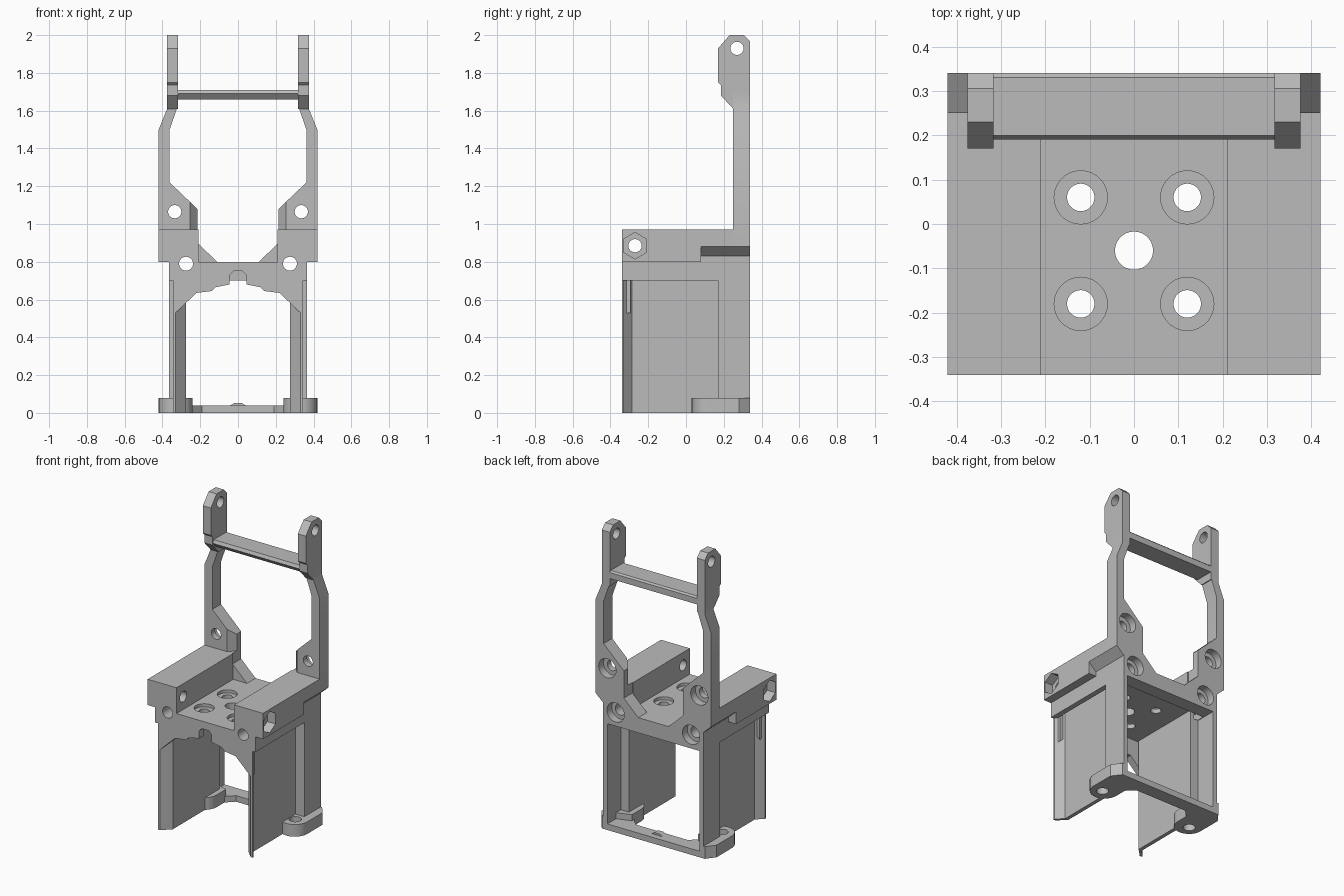
import bpy, bmesh, math
from mathutils import Vector

if "Cube" in bpy.data.objects:
    bpy.data.objects.remove(bpy.data.objects["Cube"], do_unlink=True)

grey = bpy.data.materials.new("mid_grey")
grey.use_nodes = True
grey.diffuse_color = (0.5, 0.5, 0.5, 1)
grey.node_tree.nodes["Principled BSDF"].inputs["Base Color"].default_value = (0.5, 0.5, 0.5, 1)


def prism(name, pts, axis, a, b):
    """Extrude a 2D outline along an axis from a to b."""
    def place(p, d):
        u, v = p
        return {"x": (d, u, v), "y": (u, d, v), "z": (u, v, d)}[axis]
    bm = bmesh.new()
    face = bm.faces.new([bm.verts.new(place(p, a)) for p in pts])
    ext = bmesh.ops.extrude_face_region(bm, geom=[face])
    shift = Vector(place((0, 0), b - a))
    bmesh.ops.translate(bm, vec=shift, verts=[g for g in ext["geom"] if isinstance(g, bmesh.types.BMVert)])
    bmesh.ops.recalc_face_normals(bm, faces=bm.faces)
    mesh = bpy.data.meshes.new(name)
    bm.to_mesh(mesh)
    bm.free()
    mesh.materials.append(grey)
    ob = bpy.data.objects.new(name, mesh)
    bpy.context.collection.objects.link(ob)
    return ob


def box(name, x, y, z):
    return prism(name, [(x[0], y[0]), (x[1], y[0]), (x[1], y[1]), (x[0], y[1])], "z", *z)


def circle(u, v, r, n=28):
    turn = math.pi / 2
    return [(u + r * math.cos(turn + math.tau * i / n), v + r * math.sin(turn + math.tau * i / n))
            for i in range(n)]


def flip(pts, s):
    return [(s * u, v) for u, v in pts]


def both(half):
    return half + [(-u, v) for u, v in reversed(half) if u]


def cut(ob, *cutters):
    """Subtract cutters given as (outline, axis, start, end)."""
    for c in cutters:
        helper = prism("cutter", *c)
        helper.hide_render = True
        mod = ob.modifiers.new("cut", "BOOLEAN")
        mod.operation, mod.solver, mod.object = "DIFFERENCE", "EXACT", helper
        bpy.context.view_layer.objects.active = ob
        bpy.ops.object.modifier_apply(modifier=mod.name)
        bpy.data.objects.remove(helper, do_unlink=True)
    return ob


SIDES = (("left", 1), ("right", -1))
low_screws = [(circle(s * 0.275, 0.79, 0.037), "y", -0.5, 0.5) for _, s in SIDES]

# Rear frame with two bent arms, a lower window and counterbored screws
arm = [(0.365, 0), (0.365, 0.83), (0.42, 0.88), (0.42, 1.5), (0.375, 1.61), (0.375, 1.7),
       (0.32, 1.7), (0.32, 1.62), (0.362, 1.5), (0.362, 1.22), (0.215, 1.08), (0.215, 0.9), (0.11, 0.8)]
frame = prism("rear_frame", both(arm), "y", 0.25, 0.34)
cut(frame, (both([(0.335, 0.04), (0.335, 0.7)]), "y", 0.2, 0.4), *low_screws)
for _, s in SIDES:
    cut(frame,
        (circle(s * 0.335, 1.065, 0.035), "y", 0.2, 0.4),
        (circle(s * 0.335, 1.065, 0.063), "y", 0.29, 0.4),
        (circle(s * 0.275, 0.79, 0.063), "y", 0.29, 0.4),
        (flip([(0.255, 0.249), (0.21, 0.3), (0.19, 0.3), (0.19, 0.24), (0.255, 0.24)], s), "z", 0.97, 1.2))

# Crossbar between the ears
prism("crossbar", [(0.19, 1.69), (0.2, 1.71), (0.33, 1.71), (0.34, 1.7), (0.34, 1.66), (0.215, 1.66)],
      "x", -0.32, 0.32)

# Top plate with counterbored mounting holes and a centre hole
plate = box("top_plate", (-0.36, 0.36), (-0.335, 0.25), (0.75, 0.8))
cut(plate, (circle(0, -0.06, 0.043), "z", 0.7, 0.9), *low_screws)
for x in (-0.12, 0.12):
    for y in (-0.18, 0.06):
        cut(plate, (circle(x, y, 0.06), "z", 0.78, 0.9), (circle(x, y, 0.031), "z", 0.7, 0.9))

# Arched front wall with a small round-topped notch
arch = [(0.365, 0.8), (0.365, 0.7), (0.33, 0.7), (0.33, 0.53), (0.22, 0.635), (0.14, 0.645),
        (0.12, 0.665), (0.045, 0.68), (0.045, 0.73), (0.025, 0.75)]
cut(prism("front_wall", both(arch), "y", -0.34, -0.295), *low_screws)

# Base bar joining the feet, with a small bump
prism("base_bar", both([(0.36, 0.34), (0.36, 0.2), (0.24, 0.2), (0.18, 0.26)]), "z", 0, 0.04)
prism("base_bump", [(-0.04, 0.04), (0.04, 0.04), (0.02, 0.052), (-0.02, 0.052)], "y", 0.26, 0.3)

for side, s in SIDES:
    # Ear with a pivot hole
    ear = prism(side + "_ear", [(0.25, 1.61), (0.185, 1.68), (0.185, 1.735), (0.17, 1.75), (0.17, 1.93),
                                (0.23, 2), (0.305, 2), (0.34, 1.965), (0.34, 1.61)],
                "x", s * 0.317, s * 0.375)
    cut(ear, (circle(0.27, 1.93, 0.035), "x", -0.5, 0.5))

    # Top rail with a hex pocket and cross bolt hole
    rail = box(side + "_rail", sorted((s * 0.21, s * 0.42)), (-0.34, 0.08), (0.8, 0.97))
    cut(rail, (circle(-0.27, 0.885, 0.035), "x", s * 0.1, s * 0.5),
        (circle(-0.27, 0.885, 0.07, 6), "x", s * 0.36, s * 0.5), *low_screws)
    rear_rail = prism(side + "_rear_rail",
                      flip([(0.21, 0.8), (0.365, 0.8), (0.365, 0.83), (0.42, 0.88), (0.42, 0.97), (0.21, 0.97)], s),
                      "y", 0.08, 0.25)
    cut(rear_rail, *low_screws)

    # Side rim under the plate
    box(side + "_rim", sorted((s * 0.33, s * 0.365)), (-0.3, 0.25), (0.7, 0.8))

    # Thin side wall flaring outward at the front
    prism(side + "_side_wall",
          flip([(0.275, 0.2), (0.275, -0.285), (0.33, -0.34), (0.345, -0.34), (0.345, -0.33),
                (0.3, -0.285), (0.3, 0.2)], s), "z", 0, 0.75)

    # Rear post: step web and outer cheek
    prism(side + "_post",
          flip([(0.275, 0.17), (0.365, 0.17), (0.365, 0.25), (0.335, 0.25), (0.335, 0.2), (0.275, 0.2)], s),
          "z", 0, 0.7)

    # Rounded foot with a vertical screw hole
    tip = [(0.33 + 0.09 * math.cos(a), 0.12 + 0.09 * math.sin(a))
           for a in (math.pi + math.pi * i / 14 for i in range(15))]
    foot = prism(side + "_foot", flip(tip + [(0.42, 0.28), (0.375, 0.34), (0.335, 0.34), (0.335, 0.25),
                                             (0.24, 0.22)], s), "z", 0, 0.08)
    cut(foot, (circle(s * 0.34, 0.11, 0.037), "z", -0.1, 0.2))

# Smooth the round holes while keeping edges sharp
for ob in [o for o in bpy.context.scene.objects if o.type == "MESH" and grey.name in o.data.materials]:
    bpy.ops.object.select_all(action="DESELECT")
    ob.select_set(True)
    bpy.context.view_layer.objects.active = ob
    bpy.ops.object.shade_smooth_by_angle(angle=math.radians(25))
